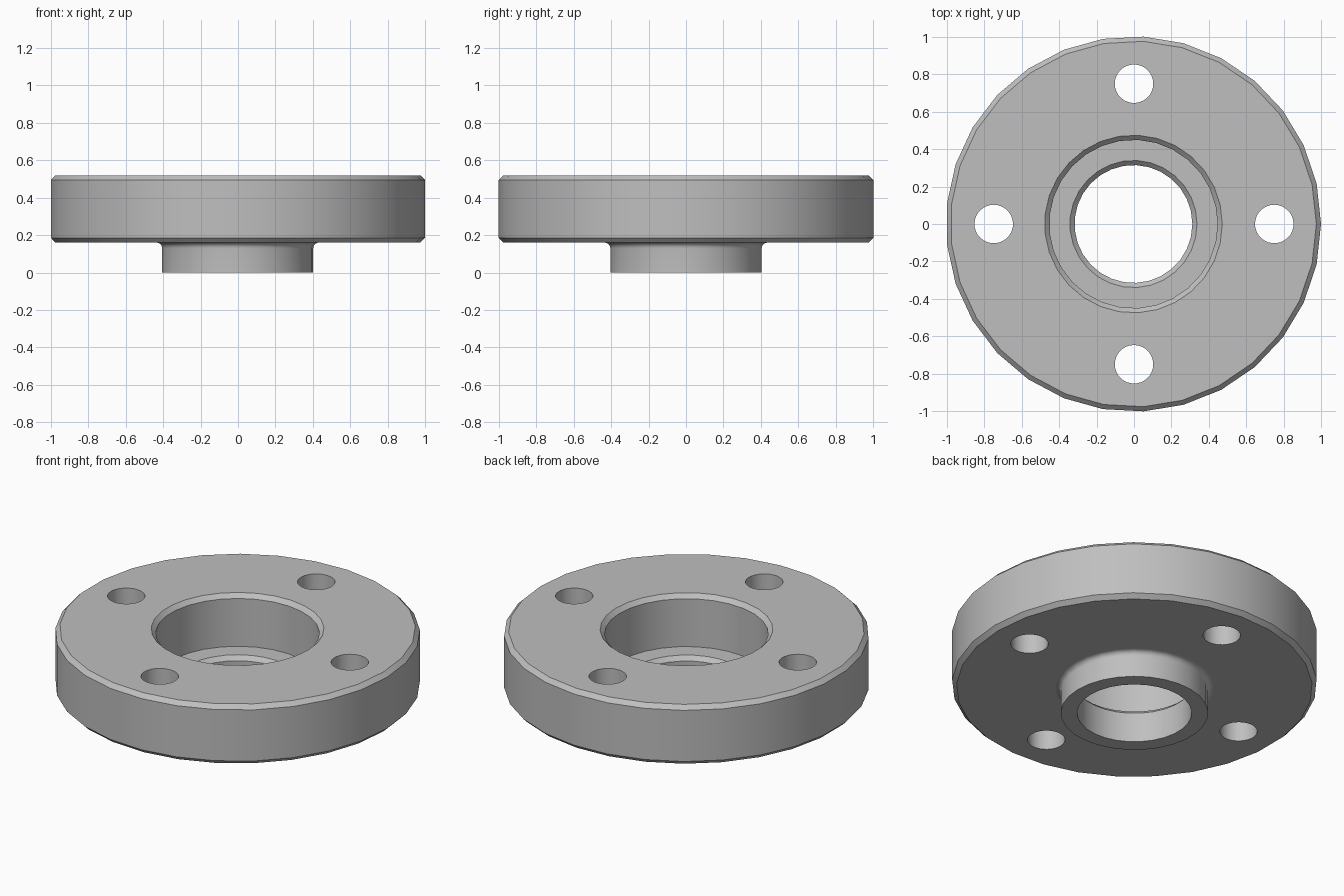
import bpy, bmesh
from math import sin, cos, pi, tau

SIDES = 29

old = bpy.data.objects.get("Cube")
if old:
    bpy.data.objects.remove(old, do_unlink=True)

# One plain metal colour
metal = bpy.data.materials.new("grey_metal")
metal.use_nodes = True
grey = (0.52, 0.52, 0.52, 1)
metal.diffuse_color = grey
metal.node_tree.nodes["Principled BSDF"].inputs["Base Color"].default_value = grey


def lathe(name, profile, offset=(0, 0)):
    """Spin a closed (radius, height) profile around the vertical axis."""
    bm = bmesh.new()
    rings = []
    for i in range(SIDES):
        a = tau * i / SIDES
        rings.append([bm.verts.new((offset[0] + r * cos(a), offset[1] + r * sin(a), z))
                      for r, z in profile])
    for i, ring in enumerate(rings):
        after = rings[(i + 1) % SIDES]
        for j in range(len(profile)):
            k = (j + 1) % len(profile)
            bm.faces.new((ring[j], after[j], after[k], ring[k]))
    bmesh.ops.recalc_face_normals(bm, faces=bm.faces)
    mesh = bpy.data.meshes.new(name)
    bm.to_mesh(mesh)
    bm.free()
    obj = bpy.data.objects.new(name, mesh)
    bpy.context.collection.objects.link(obj)
    mesh.materials.append(metal)
    return obj


# Flange cross-section: hub, fillet, chamfered rim, counterbore, through bore
top, under, step = 0.52, 0.16, 0.205
rim, hub, wide, bore = 1.003, 0.405, 0.45, 0.315
c, f = 0.025, 0.03
fillet = [(hub + f - f * cos(t), under - f + f * sin(t))
          for t in (pi / 2 * i / 6 for i in range(7))]
profile = ([(bore, 0), (hub, 0)] + fillet
           + [(rim - c, under), (rim, under + c), (rim, top - c), (rim - c, top),
              (wide + c, top), (wide, top - c), (wide, step),
              (bore + c, step), (bore, step - c)])
flange = lathe("flange", profile, (-0.003, 0))

# Four bolt holes
bpy.context.view_layer.objects.active = flange
flange.select_set(True)
for i in range(4):
    a = i * pi / 2
    bpy.ops.mesh.primitive_cylinder_add(vertices=SIDES, radius=0.103, depth=1,
                                        location=(0.75 * cos(a), 0.75 * sin(a), 0.4))
    cutter = bpy.context.object
    cutter.name = "bolt_hole_cutter"
    cutter.hide_render = True
    cutter.data.materials.append(metal)
    bpy.context.view_layer.objects.active = flange
    mod = flange.modifiers.new("bolt_hole", "BOOLEAN")
    mod.operation = "DIFFERENCE"
    mod.solver = "EXACT"
    mod.object = cutter
    bpy.ops.object.modifier_apply(modifier=mod.name)
    bpy.data.objects.remove(cutter, do_unlink=True)

# Smooth round walls, flat level faces
bpy.ops.object.select_all(action="DESELECT")
flange.select_set(True)
bpy.context.view_layer.objects.active = flange
bpy.ops.object.shade_smooth_by_angle(angle=pi / 6)
for face in flange.data.polygons:
    if abs(face.normal.z) > 0.999:
        face.use_smooth = False
